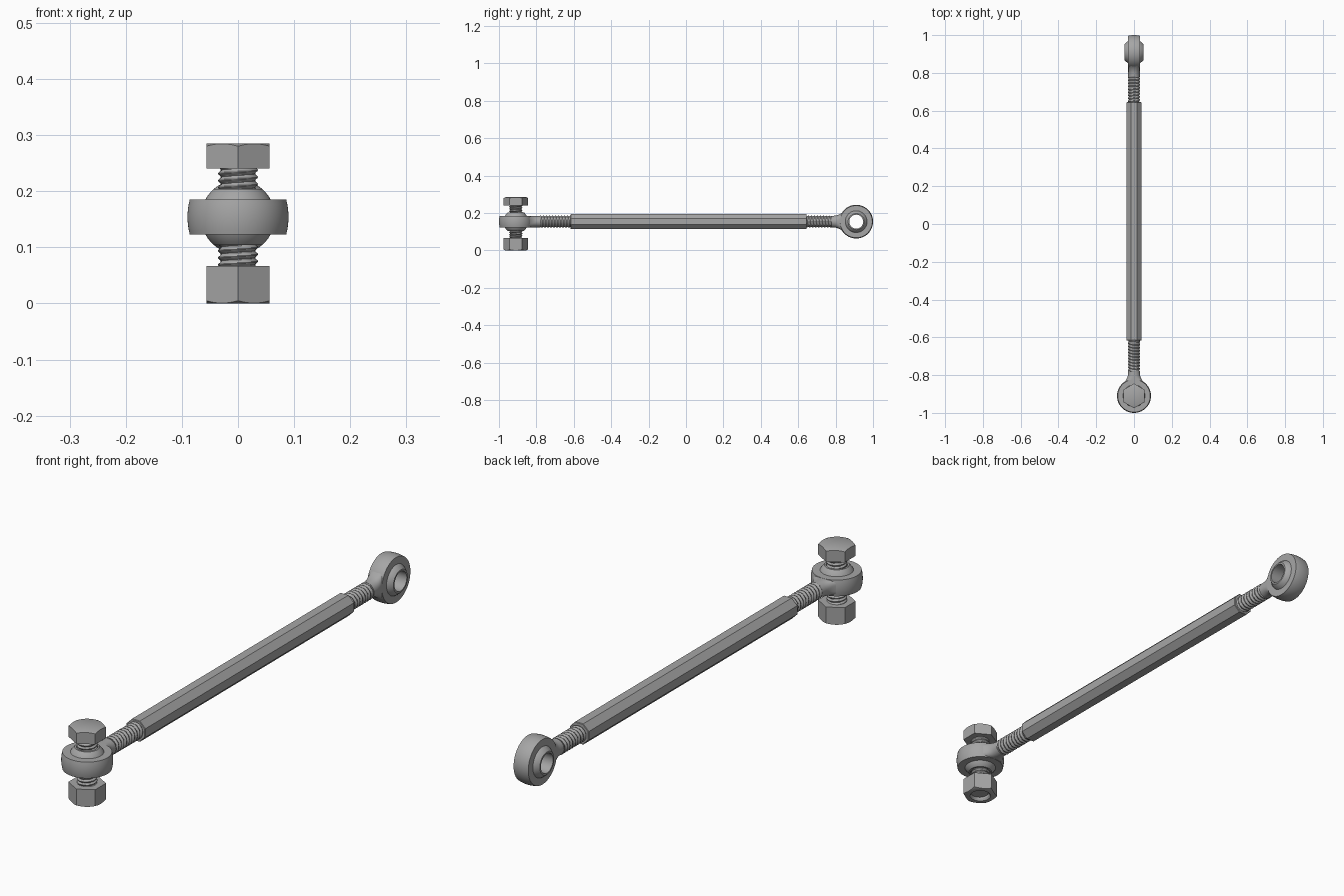
import bpy, bmesh
from math import sin, cos, pi, radians
from mathutils import Matrix, Vector

if "Cube" in bpy.data.objects:
    bpy.data.objects.remove(bpy.data.objects["Cube"], do_unlink=True)

steel = bpy.data.materials.new("grey_steel")
steel.use_nodes = True
colour = (0.38, 0.38, 0.38, 1)
steel.diffuse_color = colour
steel.node_tree.nodes["Principled BSDF"].inputs["Base Color"].default_value = colour


def loft(name, rings, matrix, closed=False, angle=30):
    """Skin rings of points; closed joins last ring to first, otherwise ends are capped."""
    bm = bmesh.new()
    rows = [[bm.verts.new(p) for p in ring] for ring in rings]
    n = len(rows[0])
    for a, b in zip(rows, rows[1:] + rows[:1] if closed else rows[1:]):
        for i in range(n):
            j = (i + 1) % n
            bm.faces.new((a[i], a[j], b[j], b[i]))
    if not closed:
        bm.faces.new(rows[0])
        bm.faces.new(rows[-1])
    bmesh.ops.recalc_face_normals(bm, faces=bm.faces)
    mesh = bpy.data.meshes.new(name)
    bm.to_mesh(mesh)
    bm.free()
    mesh.materials.append(steel)
    obj = bpy.data.objects.new(name, mesh)
    bpy.context.collection.objects.link(obj)
    obj.matrix_world = matrix
    bpy.ops.object.select_all(action='DESELECT')
    obj.select_set(True)
    bpy.context.view_layer.objects.active = obj
    bpy.ops.object.shade_smooth_by_angle(angle=radians(angle))
    return obj


def circle(r, z, n=64, turn=0.0):
    return [Vector((r * cos(turn + 2 * pi * i / n), r * sin(turn + 2 * pi * i / n), z))
            for i in range(n)]


def lathe(name, profile, matrix, closed=False, n=64, turn=0.0):
    return loft(name, [circle(r, z, n, turn) for r, z in profile], matrix, closed)


def thread(name, r, depth, pitch, z0, z1, matrix, hand=1):
    """Screw thread: rings whose radius follows a helical wave."""
    n, steps = 32, int((z1 - z0) / pitch * 8)
    rings = []
    for k in range(steps + 1):
        z = z0 + (z1 - z0) * k / steps
        ring = []
        for i in range(n):
            phase = (z / pitch - hand * i / n) % 1
            rr = r - depth * (1 - min(1, 2.4 * abs(phase - 0.5)))
            a = 2 * pi * i / n
            ring.append(Vector((rr * cos(a), rr * sin(a), z)))
        rings.append(ring)
    loft(name, rings, matrix, angle=25)


def hex_ring(apothem, z, chamfer=0.0, slope=0.0, n=72):
    """Hexagon outline with corners on the y axis; slope curves its edge under a chamfer."""
    ring = []
    for i in range(n):
        a = 2 * pi * i / n
        r = apothem / cos((a + pi / 6) % (pi / 3) - pi / 6)
        ring.append(Vector((r * cos(a), r * sin(a), z + slope * (r - chamfer))))
    return ring


def rod_end(side, matrix):
    # Eye ring with a slightly crowned rim
    half, rim, bore = 0.031, 0.09, 0.057
    crown = [(rim - 0.004 * t * t, half * t) for t in (-1, -0.75, -0.5, -0.25, 0, 0.25, 0.5, 0.75, 1)]
    lathe(side + "_eye_ring", [(bore, -half)] + crown + [(bore, half)], matrix, True, 96)
    # Swivel ball with a bore
    ball = [(0.066 * cos(t), 0.066 * sin(t)) for t in [radians(-49 + 7 * i) for i in range(15)]]
    lathe(side + "_swivel_ball", [(0.037, -0.05)] + ball + [(0.037, 0.05)], matrix, True)
    # Neck flaring from the round shank into the eye
    neck = []
    for d, w, power in ((0.066, 0.058, 0.45), (0.074, 0.05, 0.5), (0.084, 0.042, 0.6), (0.096, 0.036, 0.8),
                        (0.11, 0.032, 1), (0.132, 0.031, 1)):
        ring = []
        for i in range(48):
            c, s = cos(2 * pi * i / 48), sin(2 * pi * i / 48)
            ring.append(Vector((w * (abs(c) ** power) * (1 if c > 0 else -1), d,
                                0.0305 * (abs(s) ** power) * (1 if s > 0 else -1))))
        neck.append(ring)
    loft(side + "_neck", neck, matrix)
    # Threaded shank
    thread(side + "_threaded_shank", 0.0325, 0.005, 0.016, 0.13, 0.31,
           matrix @ Matrix.Rotation(-pi / 2, 4, 'X'), 1 if side == "rear" else -1)


mid = 0.154
front = Matrix.Translation((0, -0.91, mid))
rear = Matrix.Translation((0, 0.91, mid)) @ Matrix.Rotation(pi / 2, 4, 'Y') @ Matrix.Rotation(pi, 4, 'Z')
rod_end("front", front)
rod_end("rear", rear)

# Eight-sided turnbuckle tube
lathe("tube", [(0.041, -0.617), (0.043, -0.615), (0.043, 0.643), (0.041, 0.645)],
      Matrix.Translation((0, 0, mid)) @ Matrix.Rotation(-pi / 2, 4, 'X'), n=8, turn=pi / 8)

# Vertical bolt with hex head and nut
bolt = Matrix.Translation((0, -0.91, 0))
thread("bolt_thread", 0.0355, 0.006, 0.0125, 0.012, 0.245, bolt)
a = 0.0565
loft("bolt_head", [hex_ring(a, 0.24), hex_ring(a, 0.285, a * 0.98, -0.5), circle(a * 0.98, 0.285, 72)], bolt)
loft("nut", [circle(0.034, 0.008, 72), circle(0.039, 0, 72), circle(a * 0.98, 0, 72),
             hex_ring(a, 0, a * 0.98, 0.5), hex_ring(a, 0.067), circle(0.034, 0.067, 72)], bolt, True)
